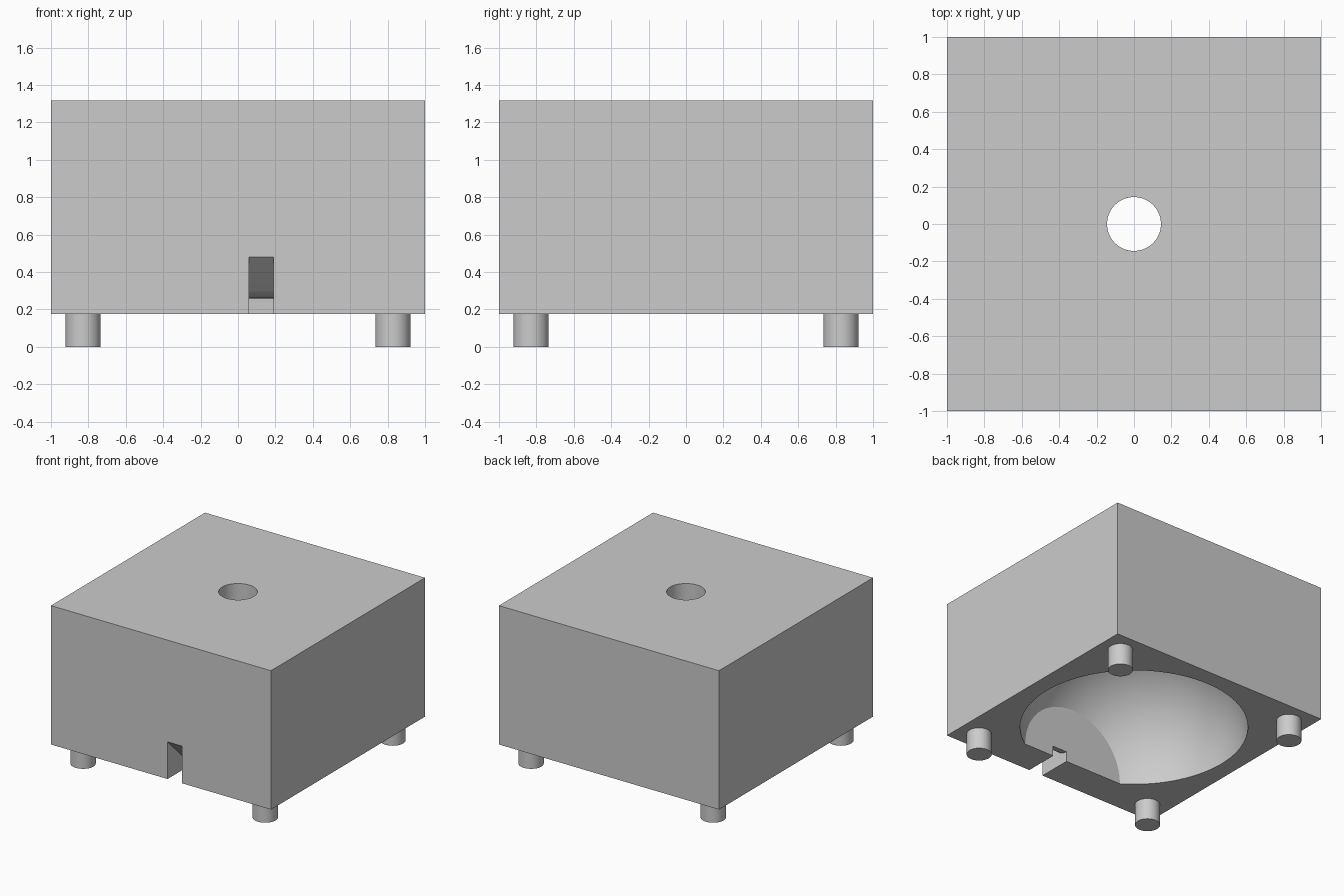
import bpy, bmesh, math
from mathutils import Vector

cube = bpy.data.objects.get("Cube")
if cube:
    bpy.data.objects.remove(cube, do_unlink=True)

BASE, TOP = 0.176, 1.317      # underside and top of the block
CAVITY_R, WALL_Y = 0.858, -0.72

gray = bpy.data.materials.new("plain gray")
gray.use_nodes = True
gray.diffuse_color = (0.6, 0.6, 0.6, 1)
gray.node_tree.nodes["Principled BSDF"].inputs["Base Color"].default_value = gray.diffuse_color


def add_object(name, bm):
    bmesh.ops.recalc_face_normals(bm, faces=bm.faces)
    mesh = bpy.data.meshes.new(name)
    bm.to_mesh(mesh)
    bm.free()
    mesh.materials.append(gray)
    obj = bpy.data.objects.new(name, mesh)
    bpy.context.collection.objects.link(obj)
    return obj


def cylinder(name, x, y, z0, z1, radius):
    bm = bmesh.new()
    bmesh.ops.create_cone(bm, cap_ends=True, segments=64, radius1=radius,
                          radius2=radius, depth=z1 - z0)
    bmesh.ops.translate(bm, verts=bm.verts, vec=(x, y, (z0 + z1) / 2))
    return add_object(name, bm)


def select_only(obj):
    bpy.ops.object.select_all(action='DESELECT')
    obj.select_set(True)
    bpy.context.view_layer.objects.active = obj


def smooth(obj):
    select_only(obj)
    bpy.ops.object.shade_smooth_by_angle(angle=math.radians(30))


def cut(obj, cutter):
    cutter.hide_render = True
    mod = obj.modifiers.new("cut", 'BOOLEAN')
    mod.operation = 'DIFFERENCE'
    mod.solver = 'EXACT'
    mod.object = cutter
    select_only(obj)
    bpy.ops.object.modifier_apply(modifier=mod.name)
    bpy.data.objects.remove(cutter, do_unlink=True)


# Solid block
bm = bmesh.new()
bmesh.ops.create_cube(bm, size=2)
for v in bm.verts:
    v.co.z = TOP if v.co.z > 0 else BASE
block = add_object("block", bm)

# Domed cavity, flattened by a wall near the front
bm = bmesh.new()
bmesh.ops.create_uvsphere(bm, u_segments=96, v_segments=48, radius=CAVITY_R)
bmesh.ops.translate(bm, verts=bm.verts, vec=(0, 0, BASE))
geom = bm.verts[:] + bm.edges[:] + bm.faces[:]
bmesh.ops.bisect_plane(bm, geom=geom, plane_co=(0, WALL_Y, 0),
                       plane_no=(0, -1, 0), clear_outer=True)
bmesh.ops.holes_fill(bm, edges=[e for e in bm.edges if e.is_boundary])
cut(block, add_object("cavity_cutter", bm))

# Round hole through the top
cut(block, cylinder("hole_cutter", 0, 0, 0.8, TOP + 0.2, 0.144))

# Cable slot: sloping ceiling that curves to level before the cavity
ceiling, bend = 0.26, 0.137
profile = [(-1.1, 0), (-0.66, 0), (-0.66, ceiling)]
for i in range(9):
    a = math.radians(45 * i / 8)
    profile.append((WALL_Y - bend * math.sin(a), ceiling + bend * (1 - math.cos(a))))
profile.append((-1.1, 0.58))
bm = bmesh.new()
face = bm.faces.new([bm.verts.new((0.06, y, z)) for y, z in profile])
side = bmesh.ops.extrude_face_region(bm, geom=[face])
bmesh.ops.translate(bm, vec=Vector((0.13, 0, 0)),
                    verts=[g for g in side["geom"] if isinstance(g, bmesh.types.BMVert)])
cut(block, add_object("slot_cutter", bm))
smooth(block)

# Four round feet
for y, end in ((-1, "front"), (1, "back")):
    for x, flank in ((1, "left"), (-1, "right")):
        smooth(cylinder(f"{end}_{flank}_foot", 0.828 * x, 0.828 * y, 0, BASE, 0.094))
